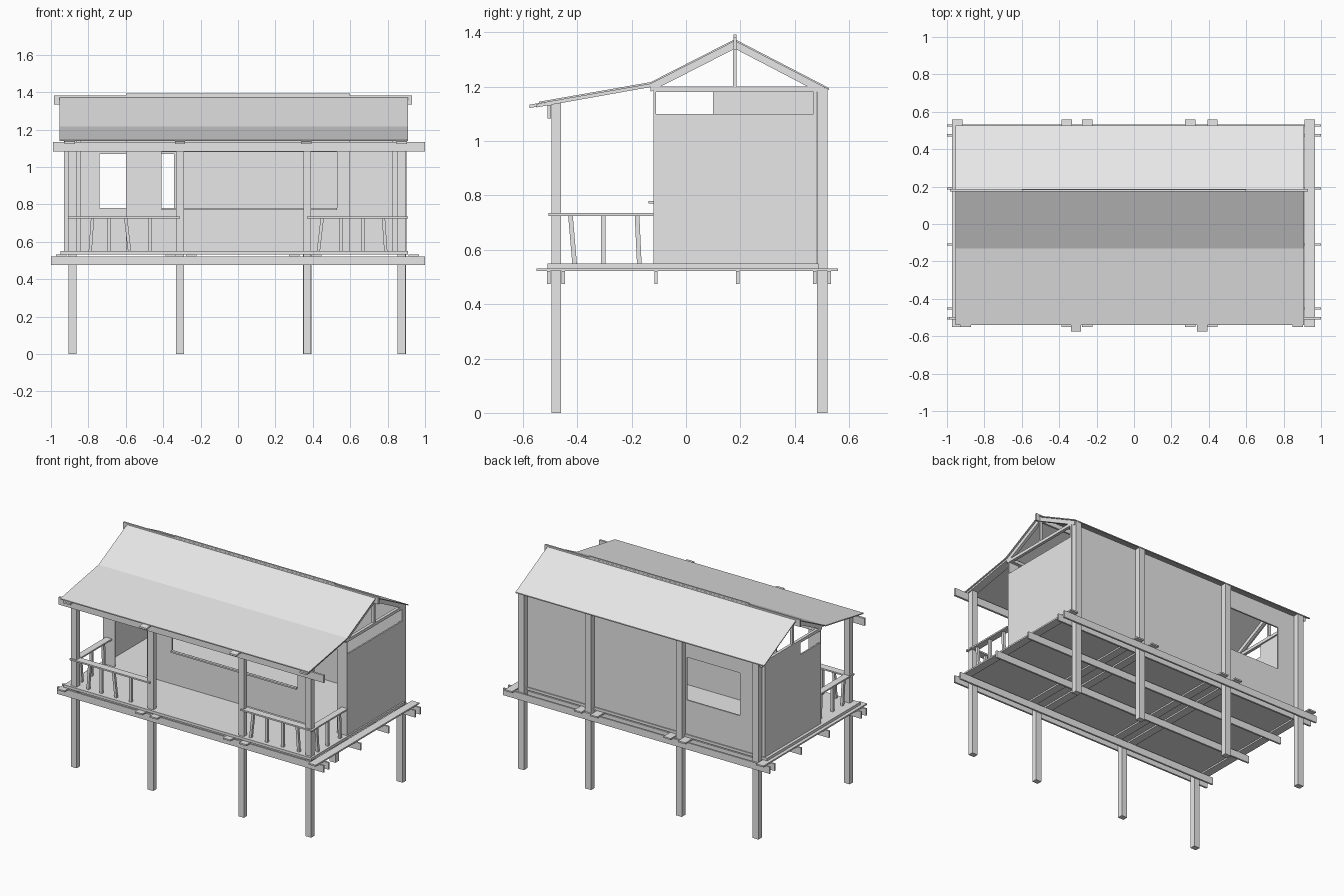
import bpy
import bmesh
from mathutils import Vector

cube = bpy.data.objects.get("Cube")
if cube:
    bpy.data.objects.remove(cube, do_unlink=True)

grey = bpy.data.materials.new("plain grey")
grey.use_nodes = True
grey.diffuse_color = (0.8, 0.8, 0.8, 1)
grey.node_tree.nodes["Principled BSDF"].inputs["Base Color"].default_value = (0.8, 0.8, 0.8, 1)


def finish(name, bm):
    bmesh.ops.recalc_face_normals(bm, faces=bm.faces[:])
    mesh = bpy.data.meshes.new(name)
    bm.to_mesh(mesh)
    bm.free()
    mesh.materials.append(grey)
    obj = bpy.data.objects.new(name, mesh)
    bpy.context.collection.objects.link(obj)
    return obj


def box(name, x, y, z):
    """Box from (min, max) ranges on each axis."""
    bm = bmesh.new()
    bmesh.ops.create_cube(bm, size=1)
    for v in bm.verts:
        v.co = Vector([(r[0] + r[1]) / 2 + c * (r[1] - r[0]) for r, c in zip((x, y, z), v.co)])
    return finish(name, bm)


def around(c, w):
    return (c - w / 2, c + w / 2)


def prism(name, profile, x):
    """Extrude a y-z outline along x."""
    bm = bmesh.new()
    face = bm.faces.new([bm.verts.new((x[0], y, z)) for y, z in profile])
    res = bmesh.ops.extrude_face_region(bm, geom=[face])
    verts = [g for g in res["geom"] if isinstance(g, bmesh.types.BMVert)]
    bmesh.ops.translate(bm, verts=verts, vec=(x[1] - x[0], 0, 0))
    return finish(name, bm)


def slope(name, a, b, x, t):
    """Sloping slab whose top runs from a to b in the y-z plane."""
    return prism(name, [a, b, (b[0], b[1] - t), (a[0], a[1] - t)], x)


def stick(name, x, y, z, w, lean=(0, 0)):
    """Upright square stick, its top shifted by lean."""
    obj = box(name, around(x, w), around(y, w), z)
    for v in obj.data.vertices:
        if v.co.z > sum(z) / 2:
            v.co.x += lean[0]
            v.co.y += lean[1]
    return obj


POSTS = (-0.885, -0.31, 0.37, 0.875)
FLOOR = 0.55
PLATE = 1.18
LEFT, RIGHT = -0.93, 0.9
FRONT, BACK = -0.12, 0.48
RIDGE = (0.18, 1.375)
EAVE = (-0.13, 1.217)

# Stilts and veranda posts
for x in POSTS:
    box("front_post", around(x, 0.042), (-0.495, -0.46), (0, 1.14))
    box("back_post", around(x, 0.045), (0.482, 0.52), (0, 1.195))

# Floor bearers along the house, planks across, then the deck
for y in (-0.505, -0.452, -0.11, 0.19, 0.474, 0.527):
    box("floor_bearer", (-1, 1), around(y, 0.012), (0.475, 0.522))
for x in (-0.945, -0.36, -0.25, 0.30, 0.42, 0.94):
    box("cross_plank", around(x, 0.055), (-0.55, 0.56), (0.522, 0.532))
box("deck", (-0.95, 0.91), (-0.51, 0.487), (0.532, FLOOR))

# Front wall with wide window opening and a doorway at each side
T = 0.01
fy = (FRONT, FRONT + T)
WIN = (-0.41, 0.53)
box("front_wall_left", (-0.6, WIN[0]), fy, (FLOOR, PLATE))
box("front_wall_right", (WIN[1], 0.6), fy, (FLOOR, PLATE))
box("front_wall_below_window", WIN, fy, (FLOOR, 0.775))
box("front_wall_above_window", WIN, fy, (1.08, PLATE))
box("front_corner_right", (0.825, RIGHT), fy, (FLOOR, PLATE))
box("front_corner_left", (LEFT, -0.84), fy, (FLOOR, PLATE))
box("window_sill", WIN, (-0.138, FRONT), (0.77, 0.78))
box("front_wall_plate", (LEFT, RIGHT), (FRONT, -0.09), (PLATE, 1.2))

# Back wall with one window opening
by = (BACK - T, BACK)
hole = (-0.74, -0.342)
box("back_wall", (hole[1], RIGHT), by, (FLOOR, 1.195))
box("back_wall_end", (LEFT, hole[0]), by, (FLOOR, 1.195))
box("back_wall_below_window", hole, by, (FLOOR, 0.78))
box("back_wall_above_window", hole, by, (1.07, 1.195))

# End walls, with a vent gap on top
for x in ((LEFT, LEFT + T), (RIGHT - T, RIGHT)):
    box("end_wall", x, (FRONT, BACK), (FLOOR, 1.1))
box("end_wall_upper", (LEFT, LEFT + T), (0.1, 0.47), (1.1, PLATE))

# Gable trusses
for x in (around(LEFT + 0.01, 0.02), around(RIGHT - 0.01, 0.02)):
    box("tie_beam", x, (FRONT, 0.49), (PLATE, 1.2))
    box("king_post", x, around(RIDGE[0], 0.013), (1.2, 1.35))
    slope("front_rafter", EAVE, RIDGE, x, 0.035)
    slope("back_rafter", (0.51, 1.203), RIDGE, x, 0.035)

# Roof sheets, ridge beam and ridge cap
RX = (-0.955, 0.91)
slope("front_roof", EAVE, RIDGE, RX, 0.007)
slope("back_roof", (0.527, 1.195), RIDGE, RX, 0.007)
slope("veranda_roof", (-0.54, 1.145), EAVE, RX, 0.007)
box("ridge_beam", (-0.985, 0.93), around(RIDGE[0], 0.012), (1.335, 1.382))
box("ridge_cap", (-0.6, 0.6), around(RIDGE[0], 0.01), (1.375, 1.392))

# Veranda beam and rafters
box("veranda_beam", (-0.99, 1), (-0.51, -0.496), (1.083, 1.133))
for x, y, z in ((-0.9, -0.55, 1.134), (-0.31, -0.575, 1.132), (0.365, -0.575, 1.132), (0.875, -0.55, 1.134)):
    slope("veranda_rafter", (y, z + 0.002), (-0.13, 1.211), around(x, 0.055), 0.012)

# Front railings with slightly crooked balusters
RAIL = 0.725
for x in ((-0.91, -0.31), (0.37, 0.91)):
    box("front_rail", x, (-0.505, -0.455), (RAIL, RAIL + 0.01))
for x, lean in ((-0.79, 0.012), (-0.69, 0), (-0.58, -0.02), (-0.47, 0),
                (0.43, 0.02), (0.55, 0), (0.67, 0), (0.79, -0.012)):
    stick("front_baluster", x, -0.475, (FLOOR, RAIL), 0.017, lean=(lean, 0))

# Side railings
for x in (-0.885, 0.885):
    box("side_rail", around(x, 0.045), (-0.505, FRONT), (RAIL, RAIL + 0.01))
    for y, lean in ((-0.41, -0.015), (-0.305, 0), (-0.172, -0.008)):
        stick("side_baluster", x, y, (FLOOR, RAIL), 0.017, lean=(0, lean))
